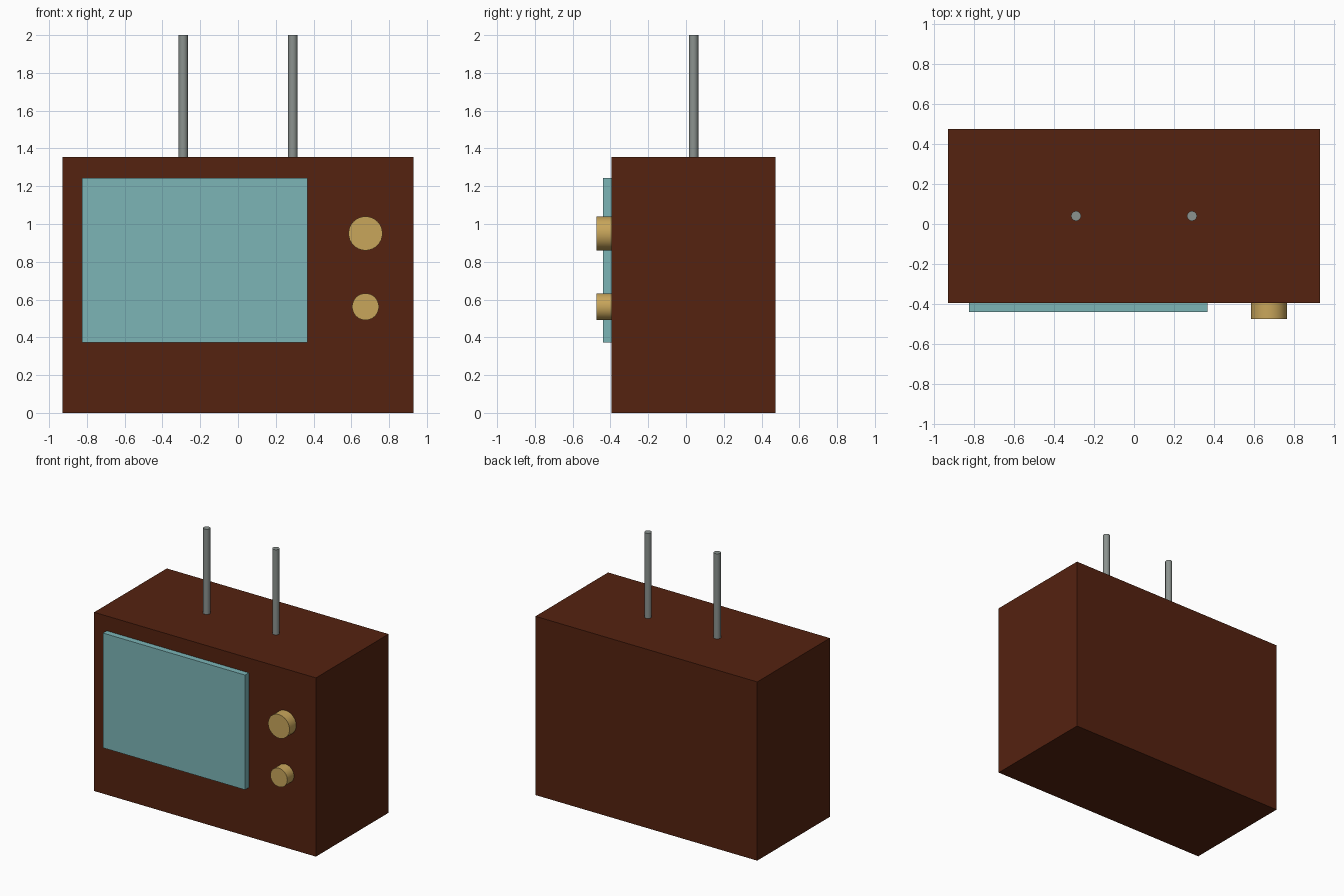
import bpy, math

if "Cube" in bpy.data.objects:
    bpy.data.objects.remove(bpy.data.objects["Cube"])

def material(name, rgb):
    m = bpy.data.materials.new(name)
    m.diffuse_color = (*rgb, 1)
    m.use_nodes = True
    m.node_tree.nodes["Principled BSDF"].inputs["Base Color"].default_value = m.diffuse_color
    return m

brown = material("dark brown", (0.09, 0.016, 0.005))
teal = material("pale teal", (0.20, 0.46, 0.47))
gold = material("gold", (0.58, 0.38, 0.105))
grey = material("metal grey", (0.26, 0.29, 0.275))

def box(name, lo, hi, mat):
    bpy.ops.mesh.primitive_cube_add(size=1, location=[(a + b) / 2 for a, b in zip(lo, hi)])
    ob = bpy.context.object
    ob.name = name
    ob.scale = [b - a for a, b in zip(lo, hi)]
    bpy.ops.object.transform_apply(location=False, rotation=False, scale=True)
    ob.data.materials.append(mat)

def cylinder(name, centre, radius, depth, sides, mat, rot=(0, 0, 0)):
    bpy.ops.mesh.primitive_cylinder_add(vertices=sides, radius=radius, depth=depth,
                                        location=centre, rotation=rot)
    ob = bpy.context.object
    ob.name = name
    ob.data.materials.append(mat)
    bpy.ops.object.shade_smooth_by_angle(angle=math.radians(50))

# Cabinet and raised screen
box("cabinet", (-0.93, -0.395, 0), (0.93, 0.475, 1.355), brown)
box("screen", (-0.825, -0.44, 0.373), (0.367, -0.36, 1.243), teal)

# Control knobs
for name, z, r in (("upper_knob", 0.95, 0.09), ("lower_knob", 0.562, 0.071)):
    cylinder(name, (0.675, -0.425, z), r, 0.1, 32, gold, (math.pi / 2, 0, 0))

# Antenna rods
for side, x in (("left", -0.29), ("right", 0.29)):
    cylinder(side + "_antenna", (x, 0.04, 1.665), 0.025, 0.67, 16, grey)
